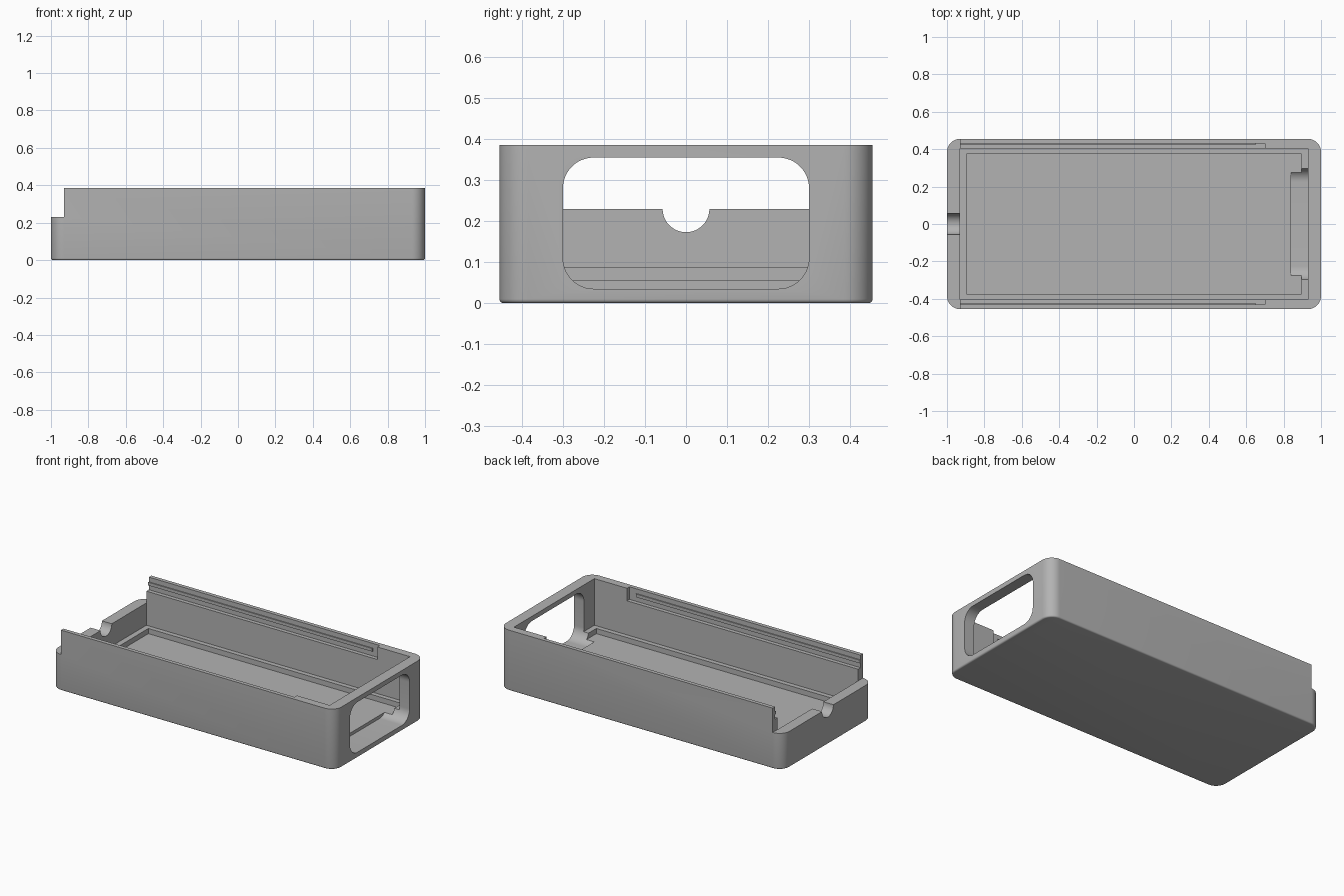
import bpy
import bmesh
import math
from mathutils import Matrix

if "Cube" in bpy.data.objects:
    bpy.data.objects.remove(bpy.data.objects["Cube"])

grey = bpy.data.materials.new("mid_grey")
grey.use_nodes = True
colour = (0.45, 0.45, 0.45, 1)
grey.diffuse_color = colour
grey.node_tree.nodes["Principled BSDF"].inputs["Base Color"].default_value = colour


def rounded_outline(hx, hy, r, steps=12):
    """Counter-clockwise outline of a rounded rectangle."""
    points = []
    for i, (sx, sy) in enumerate([(1, 1), (-1, 1), (-1, -1), (1, -1)]):
        for k in range(steps + 1):
            a = (i + k / steps) * math.pi / 2
            points.append((sx * (hx - r) + r * math.cos(a),
                           sy * (hy - r) + r * math.sin(a)))
    return points


def finish(name, bm):
    bmesh.ops.recalc_face_normals(bm, faces=bm.faces)
    mesh = bpy.data.meshes.new(name)
    bm.to_mesh(mesh)
    bm.free()
    mesh.materials.append(grey)
    obj = bpy.data.objects.new(name, mesh)
    bpy.context.collection.objects.link(obj)
    return obj


def loft(name, sections, matrix=Matrix()):
    """Closed solid through (height, outline) sections."""
    bm = bmesh.new()
    rings = [[bm.verts.new((x, y, z)) for x, y in outline] for z, outline in sections]
    for low, high in zip(rings, rings[1:]):
        for i in range(len(low)):
            j = (i + 1) % len(low)
            bm.faces.new((low[i], low[j], high[j], high[i]))
    bm.faces.new(rings[0][::-1])
    bm.faces.new(rings[-1])
    bm.transform(matrix)
    return finish(name, bm)


def box(name, x0, x1, y0, y1, z0, z1):
    bm = bmesh.new()
    bmesh.ops.create_cube(bm, size=1)
    for v in bm.verts:
        v.co = (x1 if v.co.x > 0 else x0, y1 if v.co.y > 0 else y0,
                z1 if v.co.z > 0 else z0)
    return finish(name, bm)


def cut(obj, cutter):
    mod = obj.modifiers.new("cut", "BOOLEAN")
    mod.operation = "DIFFERENCE"
    mod.solver = "EXACT"
    mod.object = cutter
    bpy.context.view_layer.objects.active = obj
    bpy.ops.object.modifier_apply(modifier=mod.name)
    bpy.data.objects.remove(cutter)


# Outer shell with rounded corners and a softened bottom edge
top, edge = 0.385, 0.01
sections = []
for k in range(5):
    a = k / 4 * math.pi / 2
    inset = edge * (1 - math.sin(a))
    sections.append((edge * (1 - math.cos(a)),
                     rounded_outline(1 - inset, 0.455 - inset, 0.07 - inset)))
sections.append((top, rounded_outline(1, 0.455, 0.07)))
case = loft("case_body", sections)

# Main cavity and the recessed floor inside its ledge
cut(case, box("cavity_cutter", -0.93, 0.93, -0.405, 0.405, 0.088, 0.5))
cut(case, box("floor_cutter", -0.895, 0.895, -0.375, 0.375, 0.055, 0.2))

# Lowered end wall with a half-round cable notch
cut(case, box("end_cutter", -1.1, -0.93, -0.6, 0.6, 0.23, 0.5))
along_x = Matrix(((0, 0, 1, 0), (1, 0, 0, 0), (0, 1, 0, 0), (0, 0, 0, 1)))
notch = rounded_outline(0.057, 0.057, 0.0569)
cut(case, loft("notch_cutter", [(-1.1, notch), (-0.92, notch)],
               Matrix.Translation((0, 0, 0.23)) @ along_x))

# Rounded window through the other end wall
window = rounded_outline(0.3, 0.16, 0.075)
cut(case, loft("window_cutter", [(0.84, window), (1.1, window)],
               Matrix.Translation((0, 0, 0.195)) @ along_x))

# Lid slots along both side walls, each with a thin guide rib
for side, label in ((1, "back"), (-1, "front")):
    y_in, y_out = sorted((side * 0.39, side * 0.43))
    cut(case, box("slot_cutter", -0.95, 0.70, y_in, y_out, 0.305, 0.5))
    y_in, y_out = sorted((side * 0.423, side * 0.435))
    box(label + "_guide_rib", -0.93, 0.65, y_in, y_out, 0.335, 0.355)

# Smooth the rounded surfaces, keep the edges crisp
bpy.ops.object.select_all(action="DESELECT")
case.select_set(True)
bpy.context.view_layer.objects.active = case
bpy.ops.object.shade_smooth_by_angle(angle=math.radians(30))
